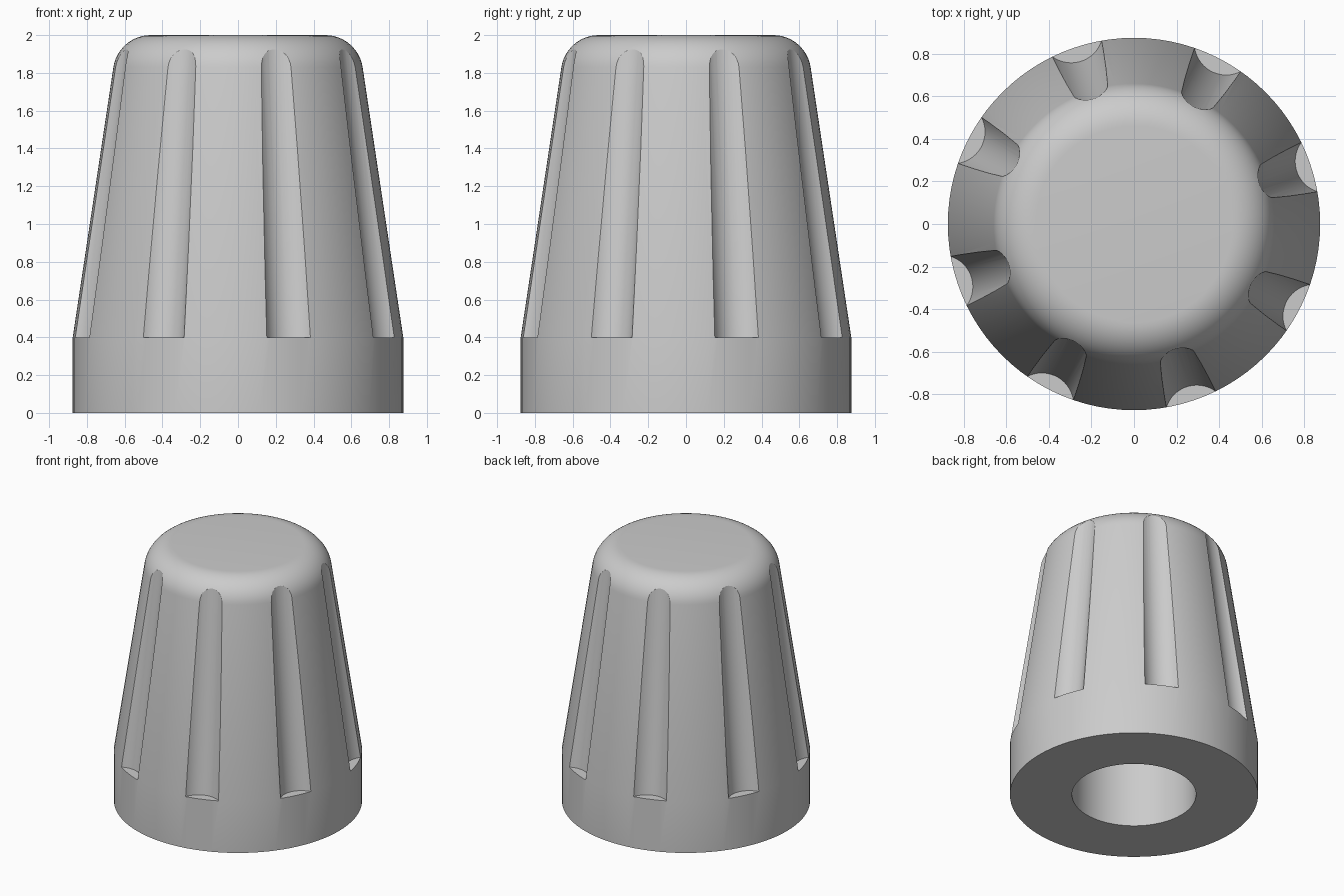
import bpy, bmesh, math
from mathutils import Vector

cube = bpy.data.objects.get("Cube")
if cube:
    bpy.data.objects.remove(cube, do_unlink=True)

SEGMENTS = 96
GROOVES = 8

grey = bpy.data.materials.new("knob_grey")
grey.use_nodes = True
grey.diffuse_color = (0.6, 0.6, 0.6, 1)
grey.node_tree.nodes["Principled BSDF"].inputs["Base Color"].default_value = grey.diffuse_color


def loft(name, rings, count):
    """Closed solid through horizontal circles given as (centre, radius)."""
    bm = bmesh.new()
    loops = []
    for centre, radius in rings:
        loops.append([bm.verts.new(centre + Vector((radius * math.cos(a), radius * math.sin(a), 0)))
                      for a in (math.tau * i / count for i in range(count))])
    for low, high in zip(loops, loops[1:]):
        for i in range(count):
            j = (i + 1) % count
            bm.faces.new((low[i], low[j], high[j], high[i]))
    bm.faces.new(loops[0][::-1])
    bm.faces.new(loops[-1])
    mesh = bpy.data.meshes.new(name)
    bm.to_mesh(mesh)
    bm.free()
    mesh.materials.append(grey)
    obj = bpy.data.objects.new(name, mesh)
    bpy.context.collection.objects.link(obj)
    return obj


# Body: straight collar, tapered grip and rounded crown
profile = [(0.875, 0), (0.875, 0.4)]
fillet, taper = 0.2, math.radians(8.6)
for i in range(13):
    a = taper + (math.pi / 2 - taper) * i / 12
    profile.append((0.462 + fillet * math.cos(a), 1.8 + fillet * math.sin(a)))
knob = loft("knob_body", [(Vector((0, 0, z)), r) for r, z in profile], SEGMENTS)

# Shaft hole in the underside
cutters = [loft("shaft_hole_cutter", [(Vector((0, 0, z)), 0.4375) for z in (-0.2, 1.5)], 64)]

# Leaning finger grooves, flat at the collar and running out on the crown
for k in range(GROOVES):
    angle = math.radians(18) + math.tau * k / GROOVES
    out = Vector((math.cos(angle), math.sin(angle), 0))
    rings = [(out * (0.954 - 0.122 * (z - 0.4)) + Vector((0, 0, z)), 0.15) for z in (0.4, 2.2)]
    cutters.append(loft("groove_cutter", rings, 48))

for cutter in cutters:
    cutter.hide_render = True
    cut = knob.modifiers.new(cutter.name, 'BOOLEAN')
    cut.operation = 'DIFFERENCE'
    cut.solver = 'EXACT'
    cut.object = cutter

# Bake the cuts, then discard the cutters
bpy.context.view_layer.update()
graph = bpy.context.evaluated_depsgraph_get()
result = bpy.data.meshes.new_from_object(knob.evaluated_get(graph))
knob.modifiers.clear()
knob.data = result
for cutter in cutters:
    bpy.data.objects.remove(cutter, do_unlink=True)

bpy.ops.object.select_all(action='DESELECT')
knob.select_set(True)
bpy.context.view_layer.objects.active = knob
bpy.ops.object.shade_smooth_by_angle(angle=math.radians(28))
